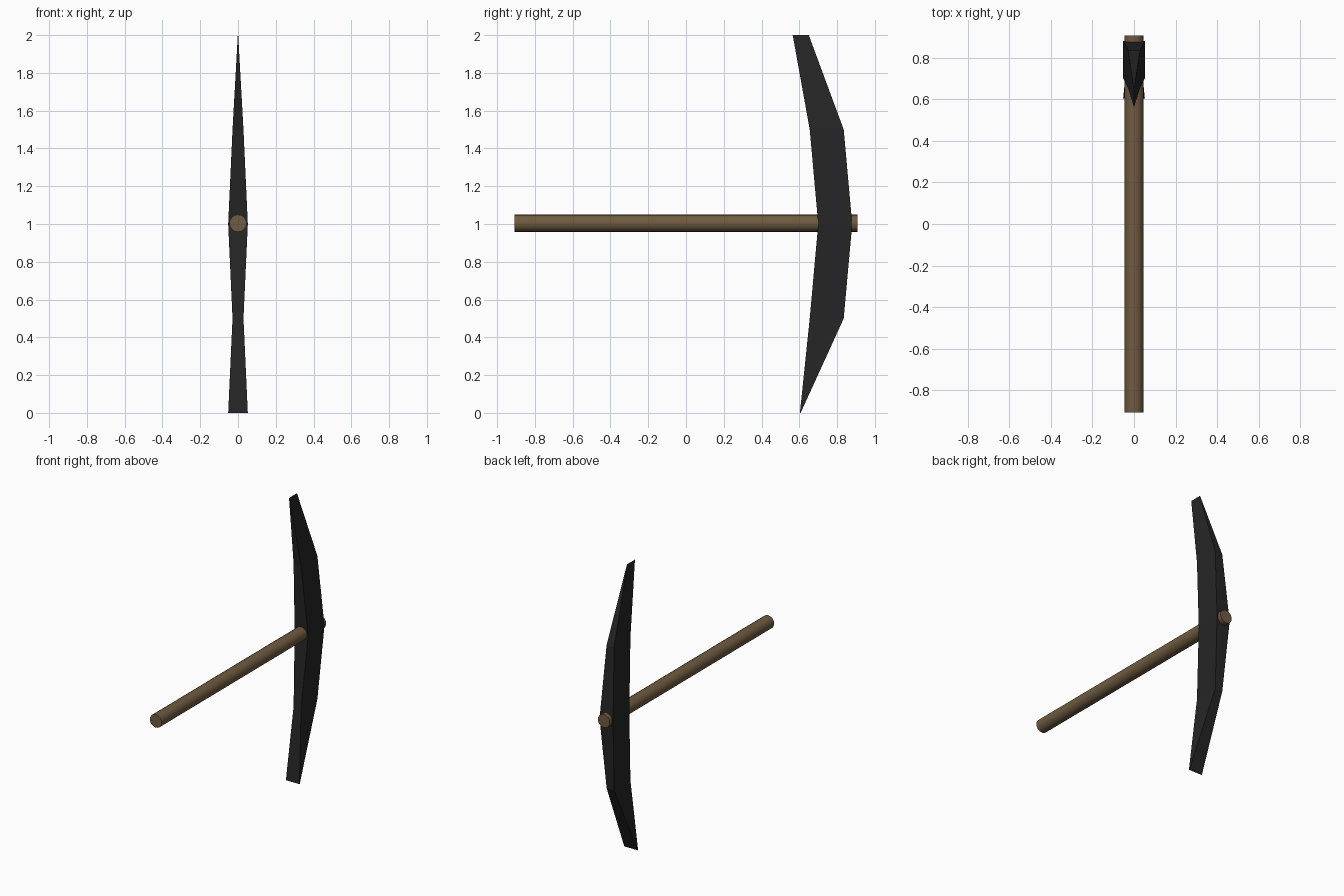
import bpy, bmesh, math

if "Cube" in bpy.data.objects:
    bpy.data.objects.remove(bpy.data.objects["Cube"])


def material(name, rgb):
    m = bpy.data.materials.new(name)
    m.diffuse_color = (*rgb, 1)
    m.use_nodes = True
    m.node_tree.nodes["Principled BSDF"].inputs["Base Color"].default_value = m.diffuse_color
    return m


iron = material("dark iron", (0.019, 0.019, 0.019))
wood = material("brown wood", (0.16, 0.105, 0.052))

# Pick head: rectangular sections (z, inner y, outer y, half width)
sections = [
    (0.0, 0.603, 0.607, 0.052),   # chisel edge
    (0.5, 0.655, 0.835, 0.029),
    (1.0, 0.70, 0.88, 0.052),     # eye around the handle
    (1.5, 0.655, 0.835, 0.029),
    (2.0, 0.565, 0.65, 0.001),    # narrow blade tip
]
bm = bmesh.new()
rings = [[bm.verts.new(p) for p in ((-w, a, z), (w, a, z), (w, b, z), (-w, b, z))]
         for z, a, b, w in sections]
for lo, hi in zip(rings, rings[1:]):
    for i in range(4):
        j = (i + 1) % 4
        bm.faces.new((lo[i], lo[j], hi[j], hi[i]))
bm.faces.new(rings[0][::-1])
bm.faces.new(rings[-1])
bmesh.ops.recalc_face_normals(bm, faces=bm.faces)
mesh = bpy.data.meshes.new("pick_head")
bm.to_mesh(mesh)
bm.free()
mesh.materials.append(iron)
bpy.context.collection.objects.link(bpy.data.objects.new("pick_head", mesh))

# Round wooden handle passing through the head
bpy.ops.mesh.primitive_cylinder_add(vertices=16, radius=0.046, depth=1.815,
                                    location=(0, 0, 1.004),
                                    rotation=(math.pi / 2, 0, 0))
handle = bpy.context.object
handle.name = "handle"
handle.data.materials.append(wood)
bpy.ops.object.shade_smooth_by_angle(angle=math.radians(40))
